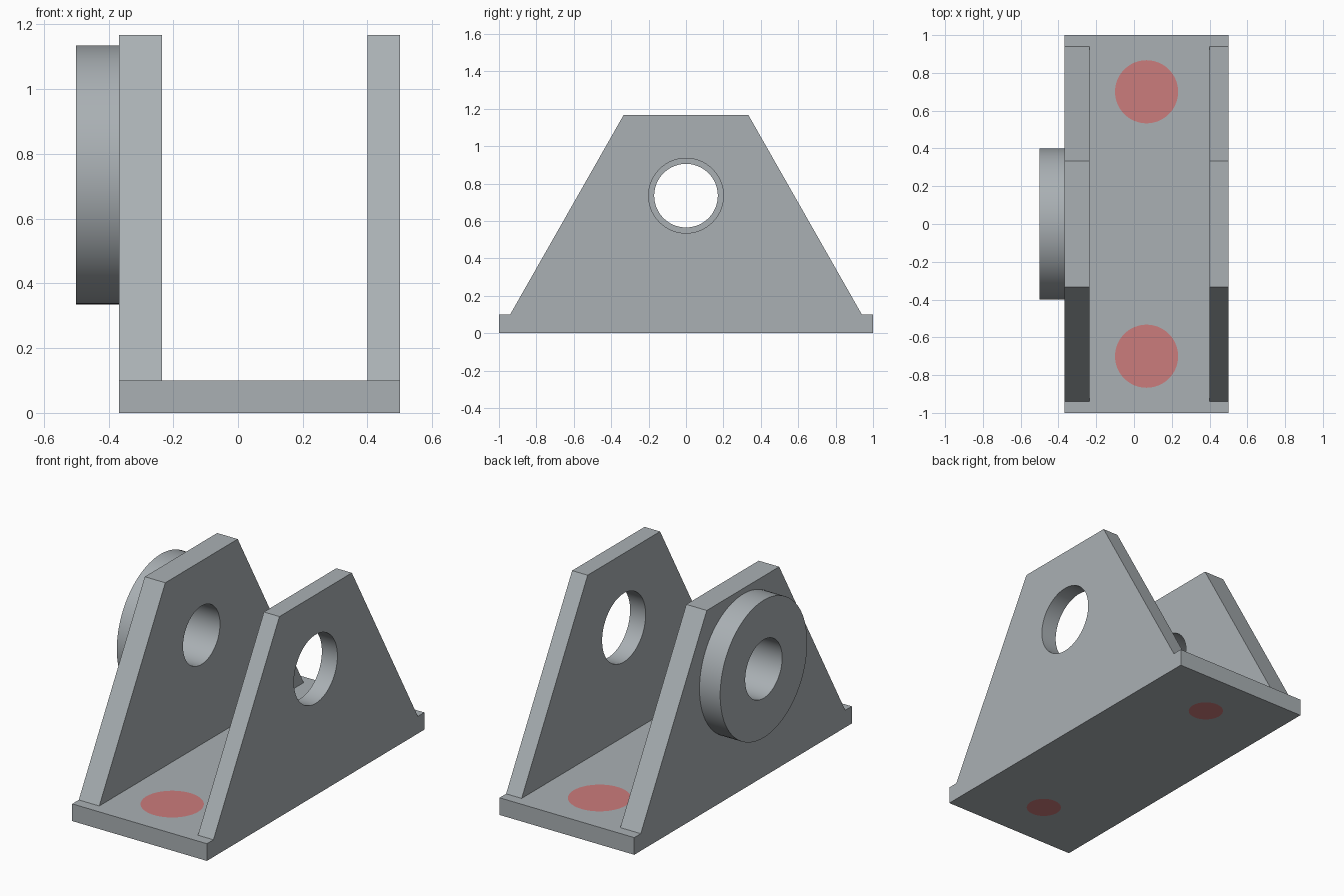
import bpy
import bmesh
from math import radians
from mathutils import Matrix, Vector

cube = bpy.data.objects.get("Cube")
if cube:
    bpy.data.objects.remove(cube, do_unlink=True)

BORE_Z = 0.735          # height of the shared bore axis
BASE_TOP = 0.1
X_MIN, X_MAX = -0.367, 0.5


def material(name, rgb):
    mat = bpy.data.materials.new(name)
    mat.use_nodes = True
    mat.diffuse_color = (*rgb, 1)
    mat.node_tree.nodes["Principled BSDF"].inputs["Base Color"].default_value = (*rgb, 1)
    return mat


STEEL = material("steel grey", (0.40, 0.434, 0.456))
RED = material("screw red", (0.60, 0.20, 0.20))


def make_object(name, bm, mat):
    bmesh.ops.recalc_face_normals(bm, faces=bm.faces)
    mesh = bpy.data.meshes.new(name)
    bm.to_mesh(mesh)
    bm.free()
    mesh.materials.append(mat)
    obj = bpy.data.objects.new(name, mesh)
    bpy.context.collection.objects.link(obj)
    return obj


def prism(name, profile, x0, x1, mat):
    """Extrude a (y, z) profile along x."""
    bm = bmesh.new()
    face = bm.faces.new([bm.verts.new((x0, y, z)) for y, z in profile])
    ext = bmesh.ops.extrude_face_region(bm, geom=[face])
    verts = [g for g in ext["geom"] if isinstance(g, bmesh.types.BMVert)]
    bmesh.ops.translate(bm, verts=verts, vec=(x1 - x0, 0, 0))
    return make_object(name, bm, mat)


def cone(name, r_low, r_high, depth, centre, mat, along_x=False):
    bm = bmesh.new()
    turn = Matrix.Rotation(radians(90), 4, "Y") if along_x else Matrix()
    bmesh.ops.create_cone(bm, cap_ends=True, segments=96, radius1=r_low,
                          radius2=r_high, depth=depth,
                          matrix=Matrix.Translation(Vector(centre)) @ turn)
    return make_object(name, bm, mat)


def cut(obj, cutter):
    mod = obj.modifiers.new("hole", "BOOLEAN")
    mod.operation = "DIFFERENCE"
    mod.solver = "EXACT"
    mod.object = cutter
    bpy.context.view_layer.objects.active = obj
    bpy.ops.object.modifier_apply(modifier=mod.name)


def bore(obj, x, radius):
    cutter = cone("bore_cutter", radius, radius, 0.6, (x, 0, BORE_Z), STEEL, True)
    cutter.hide_render = True
    cut(obj, cutter)
    bpy.data.objects.remove(cutter, do_unlink=True)


# Base plate
base = prism("base_plate", [(-1, 0), (1, 0), (1, BASE_TOP), (-1, BASE_TOP)],
             X_MIN, X_MAX, STEEL)

# Tapered side plates, the right one thicker with a smaller bore
taper = [(-0.94, BASE_TOP), (0.94, BASE_TOP), (0.333, 1.167), (-0.333, 1.167)]
right_plate = prism("right_side_plate", taper, X_MIN, -0.235, STEEL)
left_plate = prism("left_side_plate", taper, 0.4, X_MAX, STEEL)
bore(right_plate, X_MIN, 0.17)
bore(left_plate, X_MAX, 0.2)

# Round boss on the outside of the right plate
boss = cone("bearing_boss", 0.4, 0.4, 0.133, (-0.4335, 0, BORE_Z), STEEL, True)
bore(boss, X_MIN, 0.17)

# Countersunk plugs set flush in the base
parts = [base, right_plate, left_plate, boss]
for label, side in (("front", -1), ("back", 1)):
    plug = cone(label + "_countersunk_plug", 0.095, 0.167, BASE_TOP,
                (0.0665, 0.7 * side, BASE_TOP / 2), RED)
    cut(base, plug)
    parts.append(plug)

# Only the base's own grey shows around the plugs
for poly in base.data.polygons:
    poly.material_index = 0

bpy.ops.object.select_all(action="DESELECT")
for obj in parts:
    obj.select_set(True)
bpy.context.view_layer.objects.active = base
bpy.ops.object.shade_smooth_by_angle(angle=radians(30))
